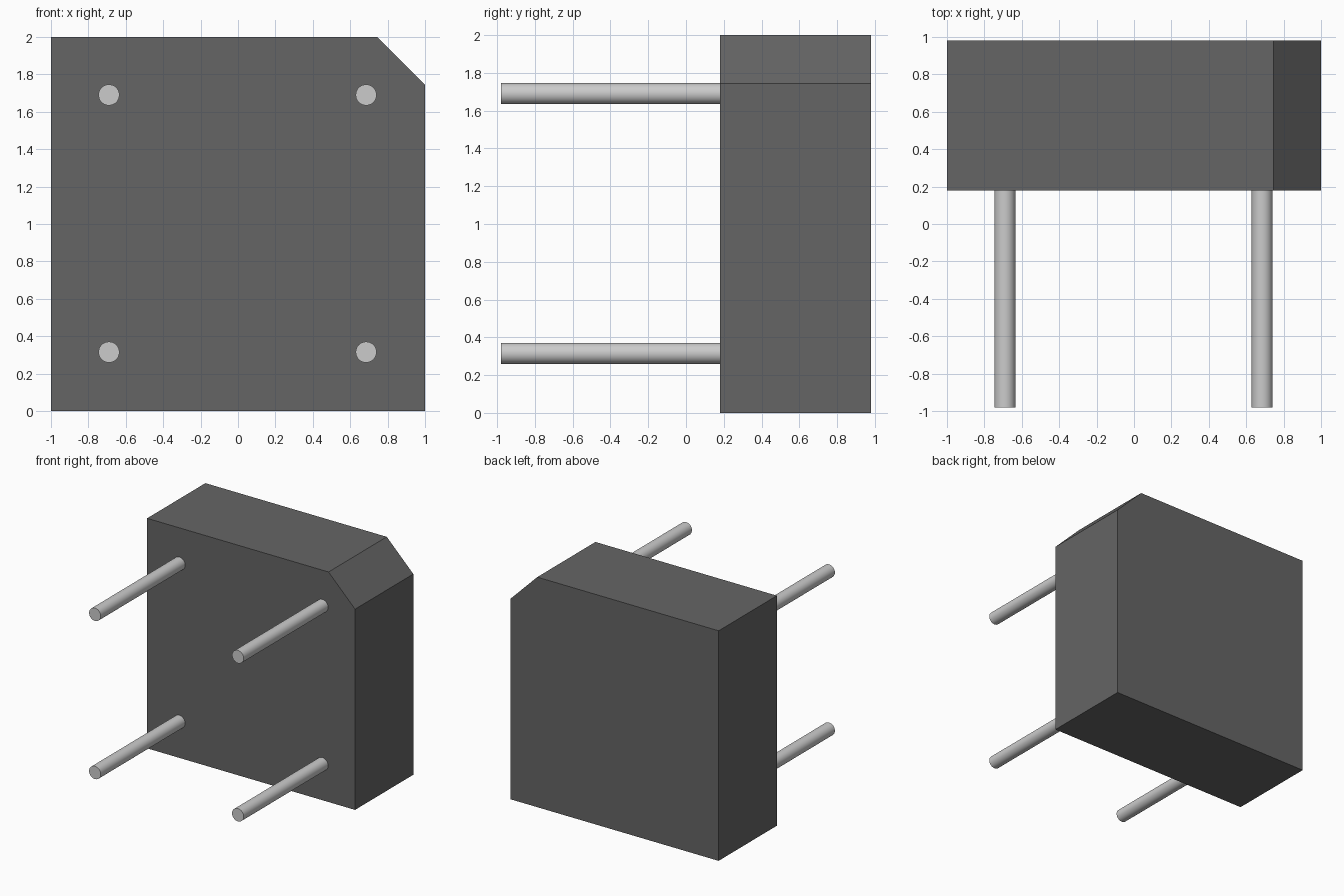
import bpy, bmesh
from math import pi

if "Cube" in bpy.data.objects:
    bpy.data.objects.remove(bpy.data.objects["Cube"])


def material(name, value):
    mat = bpy.data.materials.new(name)
    mat.diffuse_color = (*value, 1)
    mat.use_nodes = True
    mat.node_tree.nodes["Principled BSDF"].inputs["Base Color"].default_value = mat.diffuse_color
    return mat


dark = material("dark_plastic", (0.13, 0.13, 0.13))
metal = material("pin_metal", (0.65, 0.65, 0.62))

FRONT, BACK, TIP = 0.18, 0.98, -0.98

# Block with one chamfered corner, extruded front to back
profile = [(-1, 0), (1, 0), (1, 1.745), (0.745, 2), (-1, 2)]
bm = bmesh.new()
face = bm.faces.new([bm.verts.new((x, FRONT, z)) for x, z in profile])
ext = bmesh.ops.extrude_face_region(bm, geom=[face])
new_verts = [g for g in ext["geom"] if isinstance(g, bmesh.types.BMVert)]
bmesh.ops.translate(bm, verts=new_verts, vec=(0, BACK - FRONT, 0))
bmesh.ops.recalc_face_normals(bm, faces=bm.faces)
mesh = bpy.data.meshes.new("body")
bm.to_mesh(mesh)
bm.free()
body = bpy.data.objects.new("body", mesh)
bpy.context.collection.objects.link(body)
mesh.materials.append(dark)

# Four pins standing out of the front face
for side, x in (("left", -0.69), ("right", 0.685)):
    for level, z in (("lower", 0.315), ("upper", 1.69)):
        bpy.ops.mesh.primitive_cylinder_add(
            vertices=32, radius=0.056, depth=FRONT - TIP,
            location=(x, (FRONT + TIP) / 2, z), rotation=(pi / 2, 0, 0))
        pin = bpy.context.object
        pin.name = f"{level}_{side}_pin"
        pin.data.materials.append(metal)
        bpy.ops.object.shade_smooth_by_angle()
